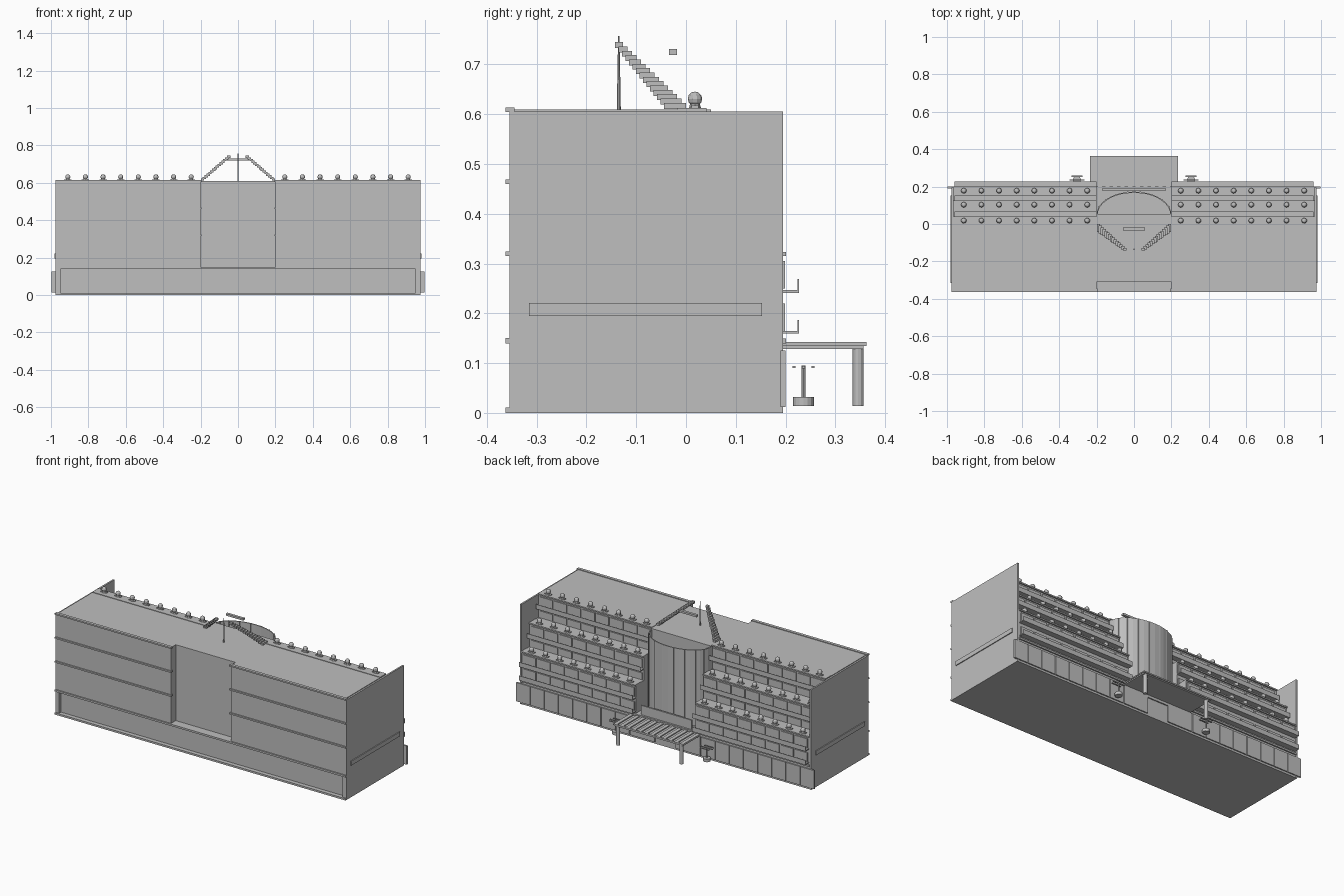
import bpy, bmesh, math
from mathutils import Matrix, Vector

old = bpy.data.objects.get("Cube")
if old:
    bpy.data.objects.remove(old, do_unlink=True)

grey = bpy.data.materials.new("concrete_grey")
grey.use_nodes = True
grey.diffuse_color = (0.52, 0.52, 0.52, 1)
grey.node_tree.nodes["Principled BSDF"].inputs["Base Color"].default_value = (0.52, 0.52, 0.52, 1)


class Part:
    """Collects simple solids into one named object."""

    def __init__(self, name):
        self.name, self.bm = name, bmesh.new()

    def box(self, x, y, z, mirror=False):
        for s in ((1, -1) if mirror else (1,)):
            size = (x[1] - x[0], y[1] - y[0], z[1] - z[0], 1)
            mid = Vector((s * sum(x) / 2, sum(y) / 2, sum(z) / 2))
            bmesh.ops.create_cube(self.bm, size=1, matrix=Matrix.Translation(mid) @ Matrix.Diagonal(size))

    def rod(self, x, y, z, r, top=None, sides=12):
        bmesh.ops.create_cone(self.bm, cap_ends=True, segments=sides, radius1=r,
                              radius2=r if top is None else top, depth=z[1] - z[0],
                              matrix=Matrix.Translation((x, y, sum(z) / 2)))

    def ball(self, x, y, z, r):
        bmesh.ops.create_uvsphere(self.bm, u_segments=10, v_segments=6, radius=r,
                                  matrix=Matrix.Translation((x, y, z)))

    def done(self):
        mesh = bpy.data.meshes.new(self.name)
        self.bm.to_mesh(mesh)
        self.bm.free()
        mesh.materials.append(grey)
        ob = bpy.data.objects.new(self.name, mesh)
        bpy.context.collection.objects.link(ob)
        return ob


IN, OUT = 0.2, 0.965            # inner and outer ends of each wing
FRONT = -0.355
GROUND, ROOF = 0.145, 0.61
# floor height, roof height, back face of each stepped tier
TIERS = ((GROUND, 0.32, 0.193), (0.32, 0.465, 0.118), (0.465, ROOF, 0.033))

# Main masses
body = Part("building_body")
body.box((-OUT, OUT), (FRONT + 0.018, 0.193), (0, GROUND))
body.box((-IN, IN), (-0.31, 0.05), (GROUND, ROOF))
for low, high, back in TIERS:
    body.box((IN, OUT), (FRONT, back), (low, high), True)
body.done()

ends = Part("end_walls")
ends.box((OUT, 0.975), (FRONT, 0.195), (0, 0.606), True)
ends.box((0.975, 0.98), (-0.315, 0.153), (0.195, 0.221), True)
ends.box((0.95, OUT), (FRONT, FRONT + 0.018), (0, GROUND), True)
ends.done()

# Thin floor ledges on the front, and slabs over each tier
ledges = Part("floor_ledges")
for z in (0.006, GROUND):
    ledges.box((-0.975, 0.975), (-0.363, -0.3), (z - 0.006, z + 0.005))
for z in (0.32, 0.465, ROOF):
    ledges.box((IN - 0.005, 0.975), (-0.363, FRONT + 0.01), (z - 0.005, z + 0.004), True)
for low, high, back in TIERS:
    ledges.box((IN, OUT), (back - 0.05, back + 0.008), (high - 0.005, high + 0.003), True)
ledges.box((-OUT, OUT), (0.15, 0.201), (GROUND - 0.006, GROUND + 0.004))
ledges.done()

# Window panels, balconies and rooftop lamps on the stepped back
panels, balconies, lamps = Part("window_panels"), Part("balconies"), Part("terrace_lamps")
PITCH = 0.0943
for i, (low, high, back) in enumerate(TIERS):
    floors = [high - 0.075] + ([high - 0.157] if i == 0 else [])
    rows = [(high - 0.07, high - 0.015), (high - 0.157 if i == 0 else low + 0.005, high - 0.1)]
    for f in floors:
        balconies.box((IN, 0.96), (back - 0.01, back + 0.034), (f - 0.004, f + 0.002), True)
        balconies.box((IN, 0.96), (back + 0.031, back + 0.034), (f, f + 0.024), True)
    for k in range(8):
        x = 0.25 + k * PITCH
        for row in rows:
            panels.box((x - 0.042, x + 0.042), (back, back + 0.006), row, True)
        y = back - 0.015
        lamps.box((x - 0.02, x + 0.02), (y - 0.007, y + 0.007), (high, high + 0.008), True)
        for s in (1, -1):
            lamps.rod(s * x, y, (high, high + 0.016), 0.013, 0.008, 8)
            lamps.ball(s * x, y, high + 0.021, 0.0145)
panels.done()
balconies.done()
lamps.done()

# Ground floor panels at the back, running past the end walls
base = Part("ground_floor_panels")
for k in range(8):
    x = 0.242 + k * 0.095
    base.box((x, x + 0.091), (0.19, 0.2), (0.012, 0.125), True)
base.box((0.07, 0.235), (0.19, 0.2), (0.012, 0.125), True)
base.box((-0.07, 0.07), (0.19, 0.2), (0.11, 0.125))
base.done()

# Curved hollow glass front with mullions
drum = Part("curved_hall_wall")
STEPS = 18
arc = [(math.cos(math.pi * i / STEPS) * 0.197, 0.05 + math.sin(math.pi * i / STEPS) * 0.12)
       for i in range(STEPS + 1)]
rings = [[drum.bm.verts.new((x, y, z)) for x, y in arc] for z in (GROUND, 0.602)]
for i in range(STEPS):
    drum.bm.faces.new((rings[0][i], rings[0][i + 1], rings[1][i + 1], rings[1][i]))
shell = drum.done().modifiers.new("thickness", "SOLIDIFY")
shell.thickness = 0.006
shell.offset = 0

mullions = Part("hall_mullions")
for x, y in arc[2:-1:2]:
    mullions.box((x - 0.004, x + 0.004), (y - 0.004, y + 0.005), (GROUND, 0.602))
mullions.box((-0.17, 0.17), (0.18, 0.19), (GROUND, 0.205))
mullions.done()

# Slatted entrance canopy on two columns
canopy = Part("entrance_canopy")
canopy.box((-0.23, 0.23), (0.193, 0.357), (0.128, 0.136))
canopy.box((-0.235, 0.235), (0.353, 0.363), (0.134, 0.142))
for k in range(12):
    x = -0.223 + k * 0.446 / 11
    canopy.box((x - 0.011, x + 0.011), (0.195, 0.363), (0.135, 0.142))
for s in (1, -1):
    canopy.rod(s * 0.212, 0.346, (0.014, 0.13), 0.011)
canopy.done()

# Round-footed posts beside the entrance
posts = Part("entrance_posts")
for s in (1, -1):
    posts.rod(s * 0.305, 0.236, (0.014, 0.032), 0.021, sides=16)
    posts.rod(s * 0.305, 0.236, (0.03, 0.095), 0.004, sides=8)
posts.box((0.265, 0.345), (0.233, 0.239), (0.089, 0.094), True)
for y in (0.217, 0.255):
    posts.box((0.275, 0.335), (y - 0.003, y + 0.003), (0.09, 0.094), True)
posts.done()

# Rooftop stepped arms, floating bar and spire
crown = Part("roof_crown")
COUNT = 15
for i in range(COUNT):
    t = i / (COUNT - 1)
    x, y, z = 0.19 - 0.14 * t, -0.022 - 0.113 * t, 0.617 + 0.122 * t
    d = 0.022 - 0.014 * t
    crown.box((x - 0.009, x + 0.009), (y - d, y + d), (z - 0.006, z + 0.006), True)
crown.box((-0.058, 0.058), (-0.034, -0.018), (0.719, 0.731))
crown.rod(0, -0.135, (ROOF, 0.757), 0.004, 0.0015, 8)
crown.done()
